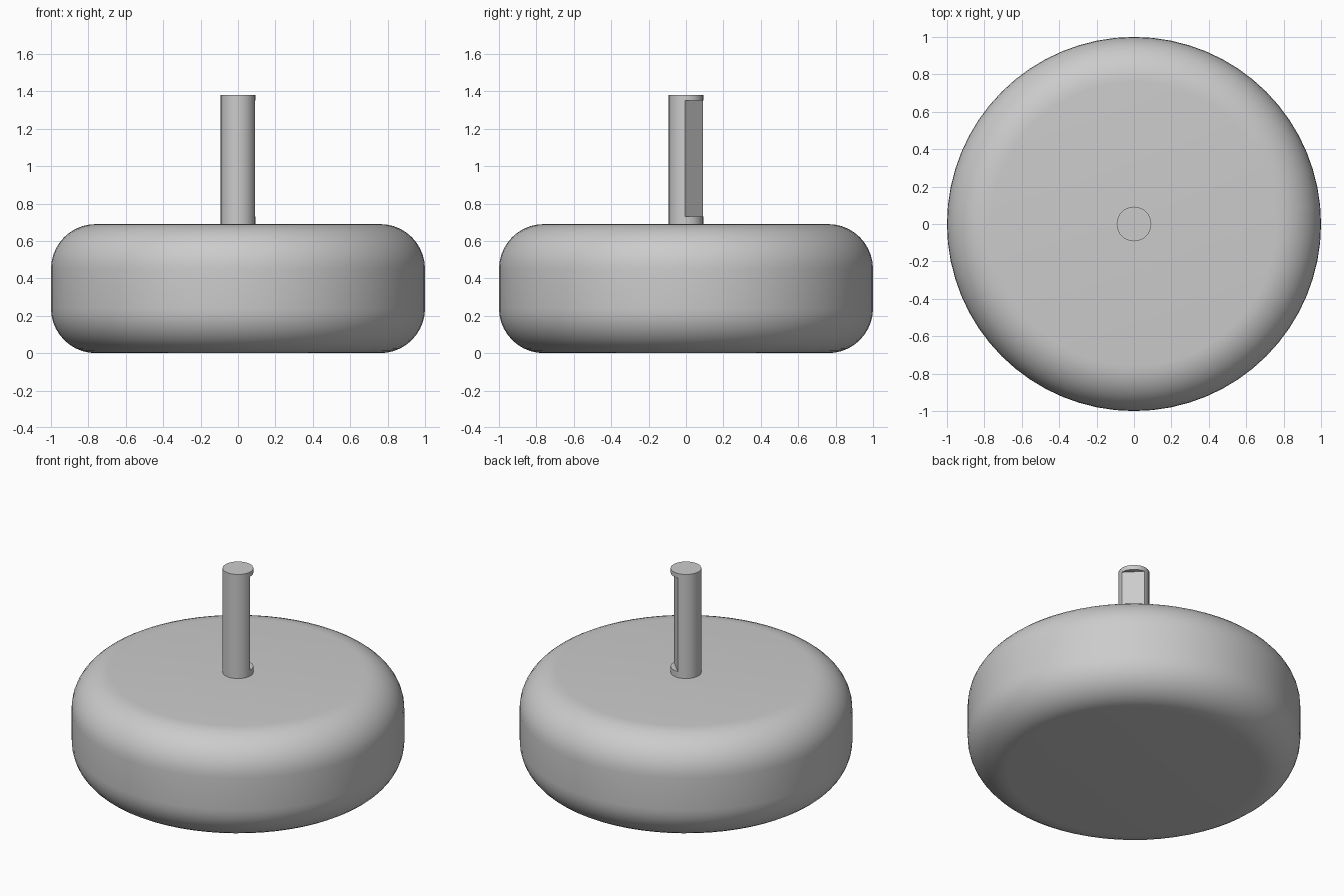
import bpy
import bmesh
from math import cos, sin, pi, radians
from mathutils import Matrix

cube = bpy.data.objects.get("Cube")
if cube:
    bpy.data.objects.remove(cube, do_unlink=True)

HEIGHT, RADIUS, FILLET = 0.69, 1.0, 0.24
STEM_RADIUS, STEM_TOP = 0.0925, 1.38
FLAT_DISTANCE, FLAT_LOW, FLAT_HIGH = 0.062, 0.73, 1.35

grey = bpy.data.materials.new("light_grey")
grey.use_nodes = True
colour = (0.6, 0.6, 0.6, 1)
grey.diffuse_color = colour
grey.node_tree.nodes["Principled BSDF"].inputs["Base Color"].default_value = colour


def make_object(name, bm):
    bmesh.ops.recalc_face_normals(bm, faces=bm.faces)
    mesh = bpy.data.meshes.new(name)
    bm.to_mesh(mesh)
    bm.free()
    mesh.materials.append(grey)
    obj = bpy.data.objects.new(name, mesh)
    bpy.context.collection.objects.link(obj)
    return obj


def smooth(obj):
    bpy.ops.object.select_all(action='DESELECT')
    obj.select_set(True)
    bpy.context.view_layer.objects.active = obj
    bpy.ops.object.shade_smooth_by_angle(angle=radians(30))


# Rounded disc: a profile with two quarter-round corners, spun about z
def rounded_disc(name, steps=10, sides=64):
    profile = [(0, 0)]
    for centre_z, start in ((FILLET, -pi / 2), (HEIGHT - FILLET, 0)):
        for i in range(steps + 1):
            a = start + i * pi / 2 / steps
            profile.append((RADIUS - FILLET + FILLET * cos(a),
                            centre_z + FILLET * sin(a)))
    profile.append((0, HEIGHT))
    bm = bmesh.new()
    verts = [bm.verts.new((r, 0, z)) for r, z in profile]
    edges = [bm.edges.new(pair) for pair in zip(verts, verts[1:])]
    bmesh.ops.spin(bm, geom=verts + edges, cent=(0, 0, 0), axis=(0, 0, 1),
                   angle=2 * pi, steps=sides, use_merge=True)
    bmesh.ops.remove_doubles(bm, verts=bm.verts, dist=0.0001)
    return make_object(name, bm)


# Stem: round pin sunk slightly into the disc
def round_pin(name, low, high):
    bm = bmesh.new()
    bmesh.ops.create_cone(bm, cap_ends=True, segments=32, radius1=STEM_RADIUS,
                          radius2=STEM_RADIUS, depth=high - low,
                          matrix=Matrix.Translation((0, 0, (low + high) / 2)))
    return make_object(name, bm)


disc = rounded_disc("rounded_disc")
stem = round_pin("stem", HEIGHT - 0.05, STEM_TOP)

# Cutter: block that mills a flat on the back corner of the stem
bm = bmesh.new()
block = (Matrix.Rotation(pi / 4, 4, 'Z')
         @ Matrix.Translation((FLAT_DISTANCE + 0.1, 0, (FLAT_LOW + FLAT_HIGH) / 2))
         @ Matrix.Diagonal((0.2, 0.4, FLAT_HIGH - FLAT_LOW, 1)))
bmesh.ops.create_cube(bm, size=1, matrix=block)
cutter = make_object("flat_cutter", bm)
cutter.hide_render = True

cut = stem.modifiers.new("flat", 'BOOLEAN')
cut.operation = 'DIFFERENCE'
cut.solver = 'EXACT'
cut.object = cutter
bpy.context.view_layer.objects.active = stem
bpy.ops.object.modifier_apply(modifier=cut.name)
bpy.data.objects.remove(cutter, do_unlink=True)

for obj in (disc, stem):
    smooth(obj)
